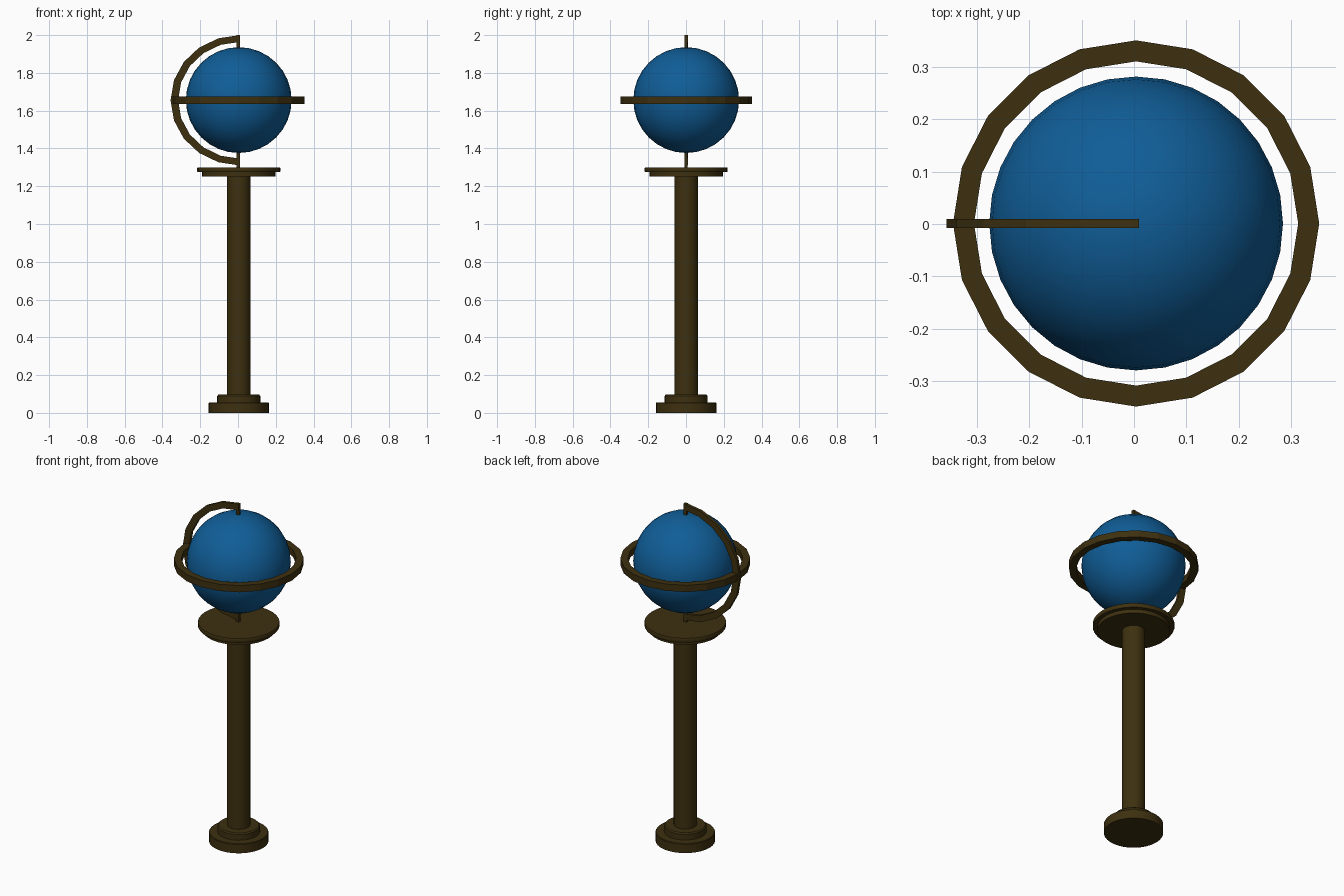
import bpy, bmesh
from math import sin, cos, pi, radians

if "Cube" in bpy.data.objects:
    bpy.data.objects.remove(bpy.data.objects["Cube"])

AX, AY, CZ = 0.004, 0.001, 1.656   # vertical axis and globe centre height


def material(name, rgb):
    m = bpy.data.materials.new(name)
    m.diffuse_color = (*rgb, 1)
    m.use_nodes = True
    m.node_tree.nodes["Principled BSDF"].inputs["Base Color"].default_value = m.diffuse_color
    return m


BRONZE = material("bronze", (0.048, 0.030, 0.005))
BLUE = material("blue", (0.005, 0.11, 0.31))


def finish(name, bm, mat, smooth=None):
    bmesh.ops.recalc_face_normals(bm, faces=bm.faces)
    mesh = bpy.data.meshes.new(name)
    bm.to_mesh(mesh)
    bm.free()
    ob = bpy.data.objects.new(name, mesh)
    bpy.context.collection.objects.link(ob)
    mesh.materials.append(mat)
    if smooth:
        bpy.ops.object.select_all(action='DESELECT')
        ob.select_set(True)
        bpy.context.view_layer.objects.active = ob
        bpy.ops.object.shade_smooth_by_angle(angle=radians(smooth))
    return ob


def bridge(bm, loops, closed):
    """Skin quads between successive closed vertex loops."""
    n = len(loops[0])
    for i in range(len(loops) if closed else len(loops) - 1):
        a, b = loops[i], loops[(i + 1) % len(loops)]
        for k in range(n):
            bm.faces.new((a[k], a[(k + 1) % n], b[(k + 1) % n], b[k]))
    if not closed:
        bm.faces.new(loops[0])
        bm.faces.new(loops[-1])


def lathe(name, profile, segs=32):
    bm = bmesh.new()
    loops = [[bm.verts.new((AX + r * cos(2 * pi * k / segs), AY + r * sin(2 * pi * k / segs), z))
              for k in range(segs)] for r, z in profile]
    bridge(bm, loops, False)
    return finish(name, bm, BRONZE, 30)


# Stand: stepped foot, column and two-tier plate
lathe("foot_lower", [(0.16, 0), (0.16, 0.052), (0.157, 0.056)])
lathe("foot_upper", [(0.114, 0.05), (0.114, 0.09), (0.108, 0.097)])
lathe("column", [(0.062, 0.09), (0.062, 1.256)])
lathe("plate_lower", [(0.195, 1.252), (0.195, 1.277)])
lathe("plate_upper", [(0.218, 1.275), (0.22, 1.279), (0.22, 1.296), (0.218, 1.3)])

# Globe
bm = bmesh.new()
bmesh.ops.create_uvsphere(bm, u_segments=32, v_segments=16, radius=0.28)
bmesh.ops.translate(bm, verts=bm.verts, vec=(AX, AY, CZ))
finish("globe", bm, BLUE, 60)

# Horizon ring: 20 sides, rectangular section
bm = bmesh.new()
loops = []
for i in range(20):
    a = 2 * pi * i / 20
    loops.append([bm.verts.new((AX + r * cos(a), AY + r * sin(a), CZ + z))
                  for r, z in ((0.349, -0.02), (0.349, 0.02), (0.309, 0.02), (0.309, -0.02))])
bridge(bm, loops, True)
finish("horizon_ring", bm, BRONZE)

# Meridian arm: half hoop on the left side
bm = bmesh.new()
loops = []
for i in range(11):
    a = pi / 2 + pi * i / 10
    loops.append([bm.verts.new((0.01 + rx * cos(a), AY + y, CZ - 0.001 + rz * sin(a)))
                  for rx, rz, y in ((0.367, 0.345, -0.009), (0.367, 0.345, 0.009),
                                    (0.327, 0.309, 0.009), (0.327, 0.309, -0.009))])
bridge(bm, loops, False)
finish("meridian_arm", bm, BRONZE)

# Pivot pins at both poles
for name, z0, z1 in (("pivot_top", 1.92, 2.0), ("pivot_bottom", 1.299, 1.39)):
    bm = bmesh.new()
    bmesh.ops.create_cube(bm, size=1)
    for v in bm.verts:
        v.co = (0.001 + v.co.x * 0.018, AY + v.co.y * 0.016, (z0 + z1) / 2 + v.co.z * (z1 - z0))
    finish(name, bm, BRONZE)
